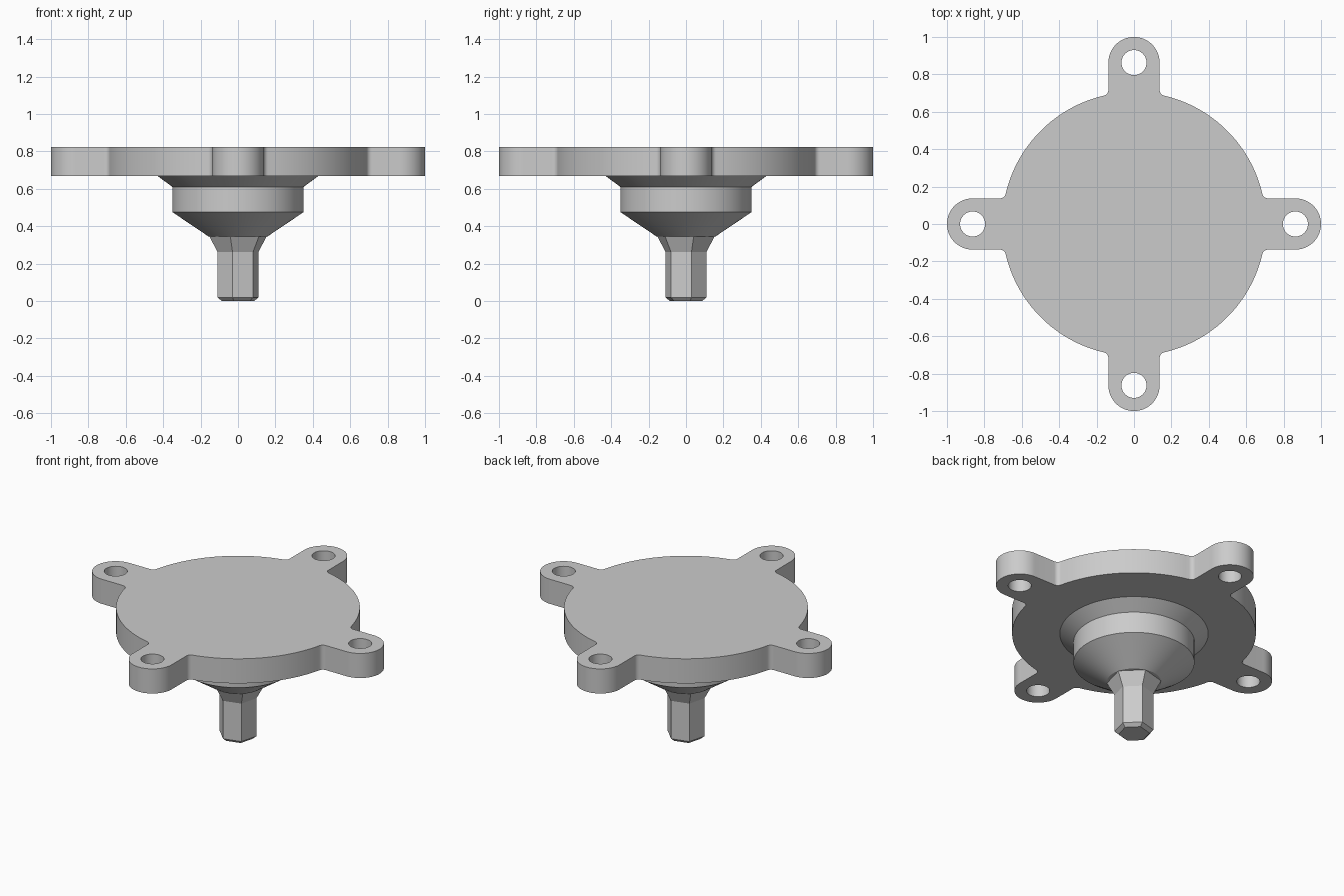
import bpy, bmesh
from math import sin, cos, pi, atan2, hypot, radians, sqrt

if "Cube" in bpy.data.objects:
    bpy.data.objects.remove(bpy.data.objects["Cube"])

grey = bpy.data.materials.new("light grey metal")
grey.diffuse_color = (0.6, 0.6, 0.6, 1)
grey.use_nodes = True
grey.node_tree.nodes["Principled BSDF"].inputs["Base Color"].default_value = grey.diffuse_color


def finish(name, bm, angle=30):
    """Turn a bmesh into a named, shaded object."""
    bmesh.ops.recalc_face_normals(bm, faces=bm.faces)
    mesh = bpy.data.meshes.new(name)
    bm.to_mesh(mesh)
    bm.free()
    mesh.materials.append(grey)
    ob = bpy.data.objects.new(name, mesh)
    bpy.context.collection.objects.link(ob)
    smooth(ob, angle)
    return ob


def smooth(ob, angle):
    bpy.ops.object.select_all(action='DESELECT')
    ob.select_set(True)
    bpy.context.view_layer.objects.active = ob
    bpy.ops.object.shade_smooth_by_angle(angle=radians(angle))


def loft(name, profile, sides, turn=0.0, angle=30):
    """Stack of regular polygon rings given as (radius, z), capped at both ends."""
    bm = bmesh.new()
    rings = []
    for r, z in profile:
        rings.append([bm.verts.new((r * cos(turn + 2 * pi * i / sides),
                                    r * sin(turn + 2 * pi * i / sides), z))
                      for i in range(sides)])
    for a, b in zip(rings, rings[1:]):
        for i in range(sides):
            j = (i + 1) % sides
            bm.faces.new((a[i], a[j], b[j], b[i]))
    bm.faces.new(rings[0])
    bm.faces.new(rings[-1])
    return finish(name, bm, angle)


def arc(cx, cy, r, a0, a1, n):
    return [(cx + r * cos(a0 + (a1 - a0) * i / n),
             cy + r * sin(a0 + (a1 - a0) * i / n)) for i in range(n + 1)]


# Cover plate: disc with four rounded lugs and filleted corners
R, LUG, FILLET, HOLE = 0.705, 0.137, 0.03, 0.067
Z0, Z1 = 0.668, 0.825
centre = 1 - LUG
fy = LUG + FILLET
fx = sqrt((R + FILLET) ** 2 - fy ** 2)
fa = atan2(fy, fx)

quarter = arc(fx, -fy, FILLET, pi - fa, pi / 2, 6)        # fillet into lug
quarter += arc(centre, 0, LUG, -pi / 2, pi / 2, 32)       # lug end
quarter += arc(fx, fy, FILLET, -pi / 2, -pi + fa, 6)      # fillet out of lug
quarter += arc(0, 0, R, fa, pi / 2 - fa, 32)[1:-1]        # disc edge

bm = bmesh.new()
outline = []
for k in range(4):
    c, s = cos(k * pi / 2), sin(k * pi / 2)
    outline += [bm.verts.new((x * c - y * s, x * s + y * c, Z0)) for x, y in quarter]
base = bm.faces.new(outline)
ext = bmesh.ops.extrude_face_region(bm, geom=[base], use_keep_orig=True)
bmesh.ops.translate(bm, vec=(0, 0, Z1 - Z0),
                    verts=[v for v in ext["geom"] if isinstance(v, bmesh.types.BMVert)])
plate = finish("cover_plate", bm)

# Bolt holes through the lugs
for k in range(4):
    cutter = loft("hole_cutter", [(HOLE, Z0 - 0.1), (HOLE, Z1 + 0.1)], 40)
    cutter.location = (centre * cos(k * pi / 2), centre * sin(k * pi / 2), 0)
    cutter.hide_render = True
    mod = plate.modifiers.new("bolt_hole", 'BOOLEAN')
    mod.operation, mod.solver, mod.object = 'DIFFERENCE', 'EXACT', cutter
    bpy.context.view_layer.update()
    bpy.context.view_layer.objects.active = plate
    bpy.ops.object.modifier_apply(modifier=mod.name)
    bpy.data.objects.remove(cutter)
smooth(plate, 30)

# Round hub: lower cone, cylinder, upper flare
loft("hub", [(0.157, 0.345), (0.35, 0.475), (0.35, 0.61), (0.432, 0.67), (0.432, 0.68)], 96)

# Hexagonal drive shaft with chamfered tip and flared root
loft("hex_shaft", [(0.09, 0), (0.113, 0.02), (0.113, 0.262), (0.157, 0.343), (0.157, 0.36)],
     6, radians(15), angle=10)
